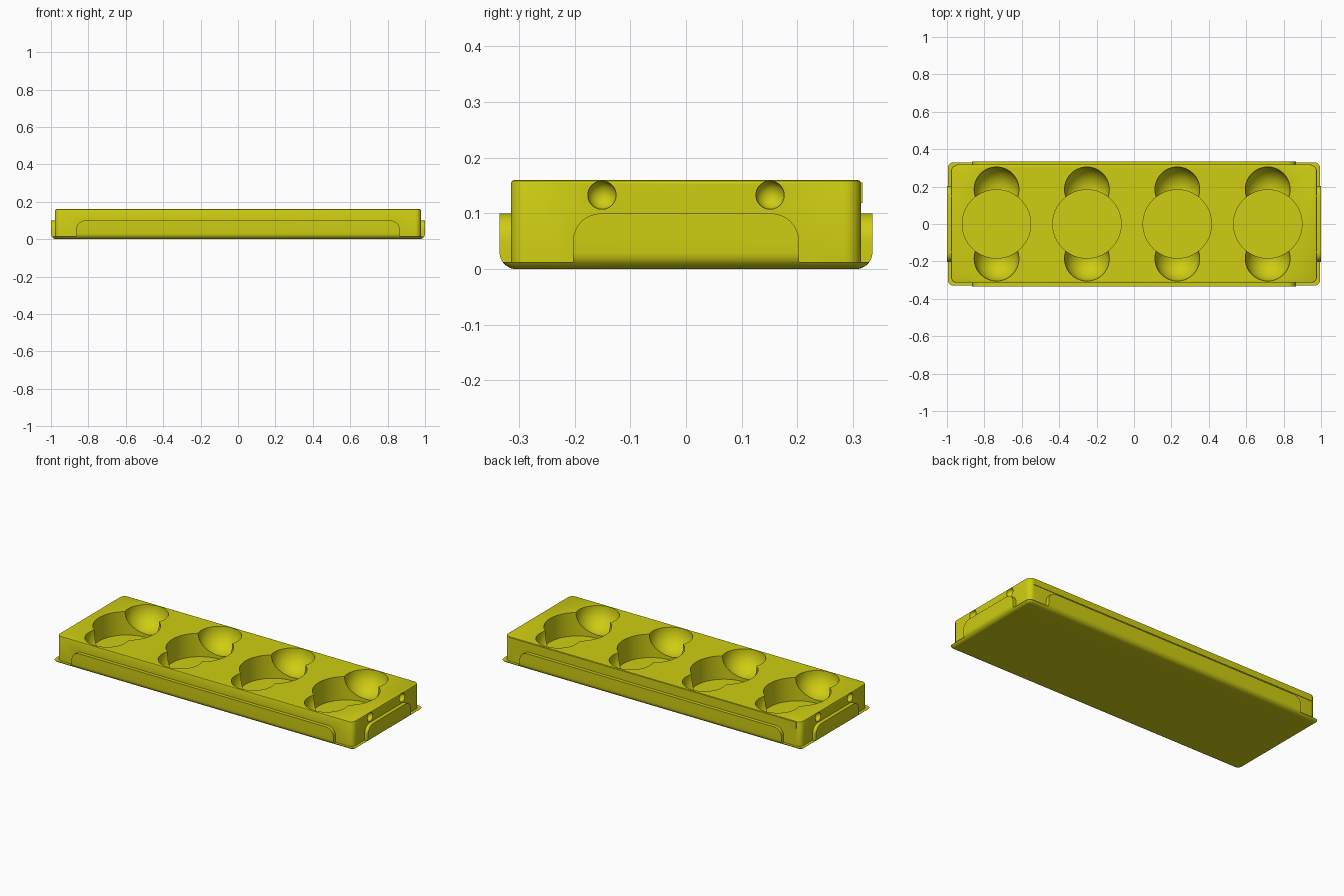
import bpy, bmesh, math
from mathutils import Matrix, Vector

if "Cube" in bpy.data.objects:
    bpy.data.objects.remove(bpy.data.objects["Cube"], do_unlink=True)

yellow = bpy.data.materials.new("yellow plastic")
yellow.use_nodes = True
colour = (0.62, 0.61, 0.006, 1)
yellow.diffuse_color = colour
yellow.node_tree.nodes["Principled BSDF"].inputs["Base Color"].default_value = colour


def finish(name, bm):
    bmesh.ops.recalc_face_normals(bm, faces=bm.faces)
    mesh = bpy.data.meshes.new(name)
    bm.to_mesh(mesh)
    bm.free()
    mesh.materials.append(yellow)
    obj = bpy.data.objects.new(name, mesh)
    bpy.context.collection.objects.link(obj)
    return obj


def rounded_loop(hx, hy, r, steps=6):
    """Outline of a rectangle with rounded corners."""
    points = []
    for k, (sx, sy) in enumerate([(1, 1), (-1, 1), (-1, -1), (1, -1)]):
        for i in range(steps + 1):
            a = (k + i / steps) * math.pi / 2
            points.append((sx * (hx - r) + r * math.cos(a), sy * (hy - r) + r * math.sin(a)))
    return points


def loft(name, hx, hy, r, levels):
    """Rounded block stacked from (inset, z) levels."""
    bm = bmesh.new()
    rings = [[bm.verts.new((x, y, z)) for x, y in rounded_loop(hx - d, hy - d, r - d)]
             for d, z in levels]
    bm.faces.new(rings[0])
    bm.faces.new(rings[-1])
    n = len(rings[0])
    for low, high in zip(rings, rings[1:]):
        for i in range(n):
            j = (i + 1) % n
            bm.faces.new((low[i], low[j], high[j], high[i]))
    return finish(name, bm)


def arch_panel(name, half, height, r, depth, turn):
    """Round-shouldered slab running right through the tray."""
    steps = 8
    arc = [(half - r + r * math.cos(i / steps * math.pi / 2),
            height - r + r * math.sin(i / steps * math.pi / 2)) for i in range(steps + 1)]
    outline = [(half, 0)] + arc + [(-x, z) for x, z in reversed(arc)] + [(-half, 0)]
    bm = bmesh.new()
    face = bm.faces.new([bm.verts.new((x, -depth, z)) for x, z in outline])
    solid = bmesh.ops.extrude_face_region(bm, geom=[face])
    moved = [v for v in solid["geom"] if isinstance(v, bmesh.types.BMVert)]
    bmesh.ops.translate(bm, verts=moved, vec=(0, 2 * depth, 0))
    bm.transform(Matrix.Rotation(turn, 4, "Z"))
    return finish(name, bm)


def combine(target, tool, operation):
    mod = target.modifiers.new(operation, "BOOLEAN")
    mod.operation, mod.solver, mod.object = operation, "EXACT", tool
    bpy.context.view_layer.objects.active = target
    bpy.ops.object.modifier_apply(modifier=mod.name)


def discard(*objs):
    for o in objs:
        bpy.data.objects.remove(o, do_unlink=True)


def ball(name, pos, r):
    bm = bmesh.new()
    bmesh.ops.create_uvsphere(bm, u_segments=40, v_segments=24, radius=r,
                              matrix=Matrix.Translation(pos))
    return finish(name, bm)


def cylinder(name, pos, r, height):
    bm = bmesh.new()
    bmesh.ops.create_cone(bm, cap_ends=True, segments=64, radius1=r, radius2=r, depth=height,
                          matrix=Matrix.Translation(Vector(pos) + Vector((0, 0, height / 2))))
    return finish(name, bm)


# Rounded lower edge shared by the base flange and the side panels
TOP, EDGE = 0.16, 0.03


def inset(z):
    return EDGE - math.sqrt(EDGE ** 2 - (EDGE - z) ** 2) if z < EDGE else 0


def levels_to(top):
    zs = [EDGE * (1 - math.cos(i / 8 * math.pi / 2)) for i in range(9)]
    zs = [z for z in zs if z < top - 0.001] + [top]
    return [(inset(z) * 0.999, z) for z in zs]


# Tray body with softened top edge, on a thin flange
tray = loft("tray", 0.978, 0.314, 0.03,
            [(0, 0.005), (0, TOP - 0.005), (0.0015, TOP - 0.0015), (0.005, TOP)])
flange = loft("flange", 1, 0.335, 0.035, levels_to(0.013))
combine(tray, flange, "UNION")

# Raised panels on all four sides
envelope = loft("envelope", 1, 0.335, 0.035, levels_to(0.25))
for label, half, depth, turn in (("long_panels", 0.865, 0.5, 0),
                                 ("end_panels", 0.203, 1.2, math.pi / 2)):
    panel = arch_panel(label, half, 0.1, 0.05, depth, turn)
    combine(panel, envelope, "INTERSECT")
    combine(tray, panel, "UNION")
    discard(panel)
discard(flange, envelope)

# Slim lip along the top of the back
bm = bmesh.new()
bmesh.ops.create_cube(bm, size=1, matrix=Matrix.Translation((0, 0.31, 0.1375))
                      @ Matrix.Diagonal((1.9, 0.014, 0.037, 1)))
lip = finish("back_lip", bm)
combine(tray, lip, "UNION")
discard(lip)

# Four round wells, each with a finger scoop in front and behind
for i in range(4):
    x = -0.735 + i * 0.4833
    cutters = [ball("scoop", (x, side * 0.185, TOP), 0.12) for side in (-1, 1)]
    cutters.append(cylinder("well", (x, 0, 0.02), 0.183, 0.3))
    for c in cutters:
        combine(tray, c, "DIFFERENCE")
    discard(*cutters)

# Small dimples in both ends
for sx in (-1, 1):
    for sy in (-1, 1):
        dimple = ball("dimple", (sx * 0.978, sy * 0.151, 0.133), 0.0255)
        combine(tray, dimple, "DIFFERENCE")
        discard(dimple)

bpy.ops.object.select_all(action="DESELECT")
tray.select_set(True)
bpy.context.view_layer.objects.active = tray
bpy.ops.object.shade_smooth_by_angle(angle=math.radians(30))
